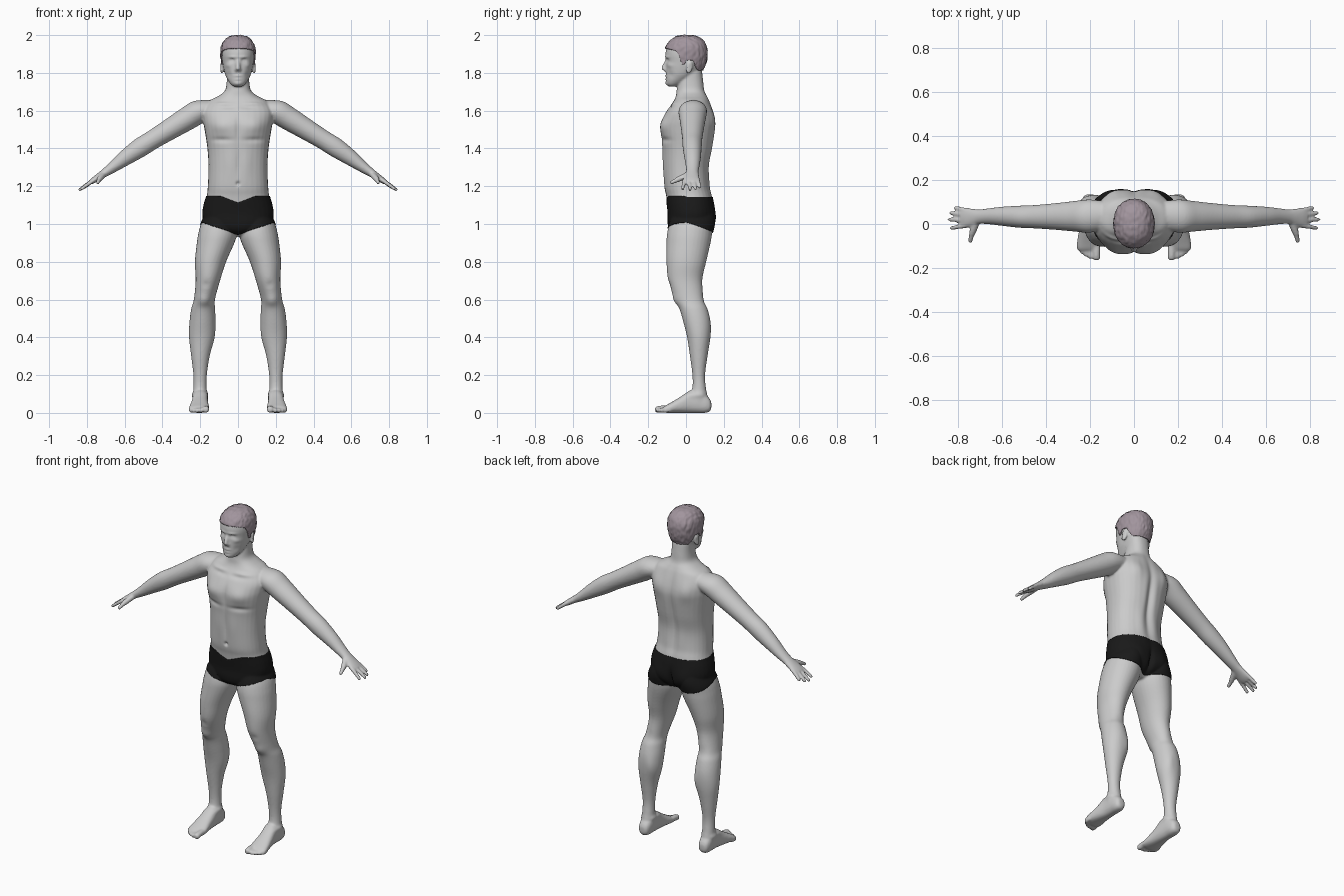
import bpy, bmesh, math
from mathutils import Vector, Matrix, noise

X, Y, Z = Vector((1, 0, 0)), Vector((0, 1, 0)), Vector((0, 0, 1))
BOTH = (1, -1)
bm = bmesh.new()


def spline(rows, n=5):
    """Catmull-Rom interpolation of rows of numbers."""
    out = []
    for i in range(len(rows) - 1):
        p = [rows[max(0, min(len(rows) - 1, i + k))] for k in (-1, 0, 1, 2)]
        for j in range(n):
            t = j / n
            out.append([0.5 * (2 * b + (c - a) * t + (2 * a - 5 * b + 4 * c - d) * t * t
                               + (3 * b - a - 3 * c + d) * t ** 3) for a, b, c, d in zip(*p)])
    return out + [list(rows[-1])]


def loft(rings, sides=(1,), e=2.0, n=32):
    """Skin superelliptic rings given as (centre, u axis, v axis)."""
    def sup(a):
        return math.copysign(abs(a) ** (2 / e), a)
    for s in sides:
        prev = None
        for k, (c, u, v) in enumerate(rings):
            ring = []
            for i in range(n):
                a = 2 * math.pi * i / n
                p = c + u * sup(math.cos(a)) + v * sup(math.sin(a))
                ring.append(bm.verts.new((p.x * s, p.y, p.z)))
            if prev:
                for i in range(n):
                    j = (i + 1) % n
                    bm.faces.new((prev[i], prev[j], ring[j], ring[i]))
            if k in (0, len(rings) - 1):
                bm.faces.new(ring)
            prev = ring


def upright(rows, sides=(1,), e=2.0):
    """Rows of z, centre x, half width, front y, back y."""
    loft([(Vector((cx, (f + b) / 2, z)), X * hw, Y * (b - f) / 2)
          for z, cx, hw, f, b in spline(rows)], sides, e)


def tube(pts, sides=BOTH):
    """Rounded tube through rows of x, y, z, radius."""
    t = (Vector(pts[-1][:3]) - Vector(pts[0][:3])).normalized()
    u = t.cross(Y if abs(t.z) > 0.8 else Z).normalized()
    v = t.cross(u)
    rows = spline(pts)
    x, y, z, r = rows[-1]
    for k, f in ((0.45, 0.88), (0.75, 0.6)):
        rows.append([x + t.x * r * k, y + t.y * r * k, z + t.z * r * k, r * f])
    loft([(Vector(q[:3]), u * q[3], v * q[3]) for q in rows], sides, n=14)


# torso and neck
upright([(.935, 0, .05, -.03, .07), (.965, 0, .12, -.08, .12), (1.0, 0, .17, -.093, .145),
         (1.05, 0, .185, -.093, .15), (1.1, 0, .179, -.098, .147), (1.15, 0, .165, -.105, .137),
         (1.2, 0, .16, -.115, .125), (1.3, 0, .156, -.12, .12), (1.4, 0, .162, -.125, .14),
         (1.5, 0, .177, -.135, .155), (1.55, 0, .186, -.127, .155), (1.6, 0, .188, -.102, .143),
         (1.65, 0, .155, -.066, .125), (1.677, 0, .105, -.054, .112), (1.705, 0, .07, -.05, .098),
         (1.75, 0, .06, -.042, .092), (1.81, 0, .058, -.02, .085)], e=2.3)
# head
upright([(1.728, 0, .022, -.09, -.05), (1.742, 0, .04, -.104, -.02), (1.78, 0, .064, -.106, .04),
         (1.82, 0, .076, -.107, .085), (1.86, 0, .083, -.106, .102), (1.9, 0, .087, -.109, .107),
         (1.94, 0, .083, -.1, .103), (1.97, 0, .066, -.077, .085), (1.986, 0, .044, -.05, .06),
         (1.993, 0, .02, -.02, .03)], e=2.15)
# nose and ears
tube([(0, -.1, 1.868, .009), (0, -.112, 1.842, .011), (0, -.118, 1.824, .013)], (1,))
for s in BOTH:
    tube([(s * .008, -.106, 1.817, .009), (s * .009, -.11, 1.816, .009)], (1,))
    m = (Matrix.Translation((s * .086, .018, 1.828)) @ Matrix.Rotation(-.2, 4, 'X')
         @ Matrix.Rotation(s * .35, 4, 'Z') @ Matrix.Diagonal((.009, .019, .034, 1)))
    bmesh.ops.create_uvsphere(bm, u_segments=16, v_segments=10, radius=1, matrix=m)

# legs: z, outer x, inner x, front, back
legs = [(1.06, .165, .03, -.06, .13), (1.0, .196, .012, -.088, .143), (.95, .21, .006, -.1, .138),
        (.9, .218, .019, -.103, .13), (.8, .228, .063, -.103, .107), (.7, .224, .095, -.094, .086),
        (.6, .234, .122, -.058, .098), (.55, .248, .121, -.034, .115), (.48, .257, .119, -.014, .13),
        (.4, .259, .124, .006, .129), (.3, .248, .15, .021, .114), (.2, .236, .165, .034, .101),
        (.13, .236, .166, .033, .106), (.07, .24, .162, .01, .118), (.03, .235, .168, .02, .115)]
upright([(z, (o + i) / 2, (o - i) / 2, f, b) for z, o, i, f, b in legs], BOTH)
# feet: y, centre x, half width, bottom, top
feet = [(.134, .2, .014, .025, .055), (.125, .2, .028, .008, .075), (.1, .2, .036, 0, .1),
        (.06, .2, .039, 0, .125), (.02, .2, .041, 0, .118), (-.03, .203, .046, 0, .085),
        (-.08, .205, .053, 0, .055), (-.11, .206, .053, .001, .038), (-.122, .206, .044, .006, .028)]
loft([(Vector((x, y, (a + b) / 2)), X * w, Z * (b - a) / 2) for y, x, w, a, b in spline(feet)],
     BOTH, 2.4)
for x, tip, r in ((.17, -.15, .018), (.196, -.148, .0125), (.216, -.139, .012),
                  (.233, -.127, .0115), (.248, -.112, .011)):
    tube([(x, -.085, r + .006, r), (x, tip + .03, r + .005, r * .95), (x, tip, r, r)])

# arms and palms: x, y, z, half depth, half thickness
arms = [(.12, .04, 1.615, .06, .05), (.2, .036, 1.598, .075, .063), (.27, .035, 1.557, .069, .062),
        (.36, .034, 1.502, .06, .056), (.45, .033, 1.447, .053, .051), (.52, .033, 1.403, .05, .051),
        (.6, .035, 1.348, .043, .041), (.66, .035, 1.303, .036, .03), (.7, .033, 1.275, .033, .023),
        (.73, .03, 1.255, .039, .019), (.762, .028, 1.233, .046, .016), (.782, .028, 1.22, .042, .012)]
perp = Vector((.56, 0, .828))
loft([(Vector(r[:3]), Y * r[3], perp * r[4]) for r in spline(arms)], BOTH)
# fingers and thumb
for y, tx, ty, tz in ((.062, .81, .073, 1.196), (.04, .832, .05, 1.186),
                      (.016, .838, .021, 1.182), (-.007, .828, -.018, 1.186)):
    tube([(.76, y, 1.234, .011), ((.76 + tx) / 2, (y + ty) / 2, (1.237 + tz) / 2, .0105),
          (tx, ty, tz, .009)])
tube([(.712, .012, 1.262, .016), (.73, -.03, 1.242, .0155), (.738, -.055, 1.23, .012),
      (.742, -.077, 1.219, .01)])

# fuse all parts into one skin
bmesh.ops.recalc_face_normals(bm, faces=bm.faces)
raw = bpy.data.meshes.new("body")
bm.to_mesh(raw)
body = bpy.data.objects.new("body", raw)
bpy.context.collection.objects.link(body)
mod = body.modifiers.new("fuse", 'REMESH')
mod.mode, mod.voxel_size = 'VOXEL', .006
mod = body.modifiers.new("relax", 'SMOOTH')
mod.factor, mod.iterations = .5, 4
fused = bpy.data.meshes.new_from_object(body.evaluated_get(bpy.context.evaluated_depsgraph_get()))
body.modifiers.clear()
body.data = fused

# muscle and face relief: x, y, z, x radius, z radius, height
chest = [(.085, -.12, 1.52, .05, .04, .01), (0, -.13, 1.5, .014, .07, -.008),
         (.09, -.12, 1.445, .06, .014, -.007), (0, -.12, 1.32, .01, .08, -.005),
         (.045, -.12, 1.32, .028, .09, .004), (0, -.12, 1.213, .009, .01, -.013),
         (.09, -.075, 1.635, .05, .01, .006), (.05, -.07, 1.62, .04, .012, -.005)]
back = [(0, .14, 1.4, .02, .2, -.017), (.095, .15, 1.56, .04, .055, .009),
        (.05, .13, 1.25, .025, .09, .005), (.085, .15, 1.03, .05, .05, .012),
        (0, .15, 1.0, .014, .06, -.022)]
limbs = [(.18, -.05, .6, .028, .03, .008), (.18, .1, .6, .03, .04, -.005),
         (.15, .13, .43, .025, .06, .006), (.17, -.09, .68, .02, .02, -.004),
         (.24, .06, .095, .012, .015, .006), (.162, .06, .1, .012, .015, .006)]
face = [(.032, -.1, 1.866, .013, .009, -.01), (.032, -.1, 1.864, .008, .005, .005),
        (.028, -.11, 1.884, .024, .006, .005), (0, -.11, 1.783, .018, .005, .006),
        (0, -.11, 1.768, .015, .005, .006), (0, -.11, 1.7755, .018, .003, -.004),
        (0, -.105, 1.745, .016, .01, .005), (.05, -.085, 1.84, .015, .012, .004),
        (.05, -.08, 1.79, .015, .02, -.004), (.096, .012, 1.832, .01, .018, -.004)]
bm = bmesh.new()
bm.from_mesh(fused)
bm.normal_update()
for v in bm.verts:
    x, y, z = abs(v.co.x), v.co.y, v.co.z
    h = 0
    for bx, by, bz, rx, rz, amt in chest + back + limbs + face:
        if abs(z - bz) < 2.5 * rz and abs(x - bx) < 2.5 * rx and abs(y - by) < .1:
            h += amt * math.exp(-((x - bx) / rx) ** 2 - ((z - bz) / rz) ** 2 - ((y - by) / .05) ** 2)
    if h:
        v.co += v.normal * h
for f in bm.faces:
    f.smooth = True
bm.to_mesh(fused)


def shell(name, color, low, high, inside, gap, ripple=0):
    """Lift a layer off the body between two height functions."""
    b = bmesh.new()
    b.from_mesh(fused)
    b.normal_update()
    bmesh.ops.delete(b, geom=[v for v in b.verts if not (
        inside(v.co) and low(v.co) - .003 < v.co.z < high(v.co) + .003)], context='VERTS')
    for v in b.verts:
        if v.is_boundary:
            lo, hi = low(v.co), high(v.co)
            goal = lo if abs(v.co.z - lo) < abs(v.co.z - hi) else hi
            v.co.z += max(-.005, min(.005, goal - v.co.z))
    for v in b.verts:
        p = v.co
        v.co = p + v.normal * (gap + ripple * noise.noise(Vector((p.x * 130, p.y * 50, p.z * 40))))
    me = bpy.data.meshes.new(name)
    b.to_mesh(me)
    ob = bpy.data.objects.new(name, me)
    bpy.context.collection.objects.link(ob)
    mat = bpy.data.materials.new(name)
    mat.diffuse_color = color
    me.materials.clear()
    me.materials.append(mat)
    sol = ob.modifiers.new("thickness", 'SOLIDIFY')
    sol.thickness, sol.offset = gap * .8, -1


def hairline(p):
    pts = [(-.2, 1.928), (-.085, 1.926), (-.05, 1.915), (-.035, 1.885), (-.022, 1.845), (-.006, 1.845),
           (.002, 1.868), (.036, 1.866), (.048, 1.83), (.06, 1.815), (.2, 1.812)]
    for (a, za), (b, zb) in zip(pts, pts[1:]):
        if p.y <= b:
            return za + (zb - za) * (p.y - a) / (b - a)
    return 1.812


def waist(p):
    return 1.113 + .38 * min(abs(p.x), .09) if p.y < 0 else 1.143


def hem(p):
    return .945 + .33 * abs(p.x) * max(0, min(1, (.2 - p.y) / .2))


# trunks and hair
shell("trunks", (.01, .01, .01, 1), hem, waist, lambda p: abs(p.x) < .3, .004)
shell("hair", (.36, .3, .34, 1), hairline, lambda p: 3, lambda p: p.z > 1.8, .007, .004)
